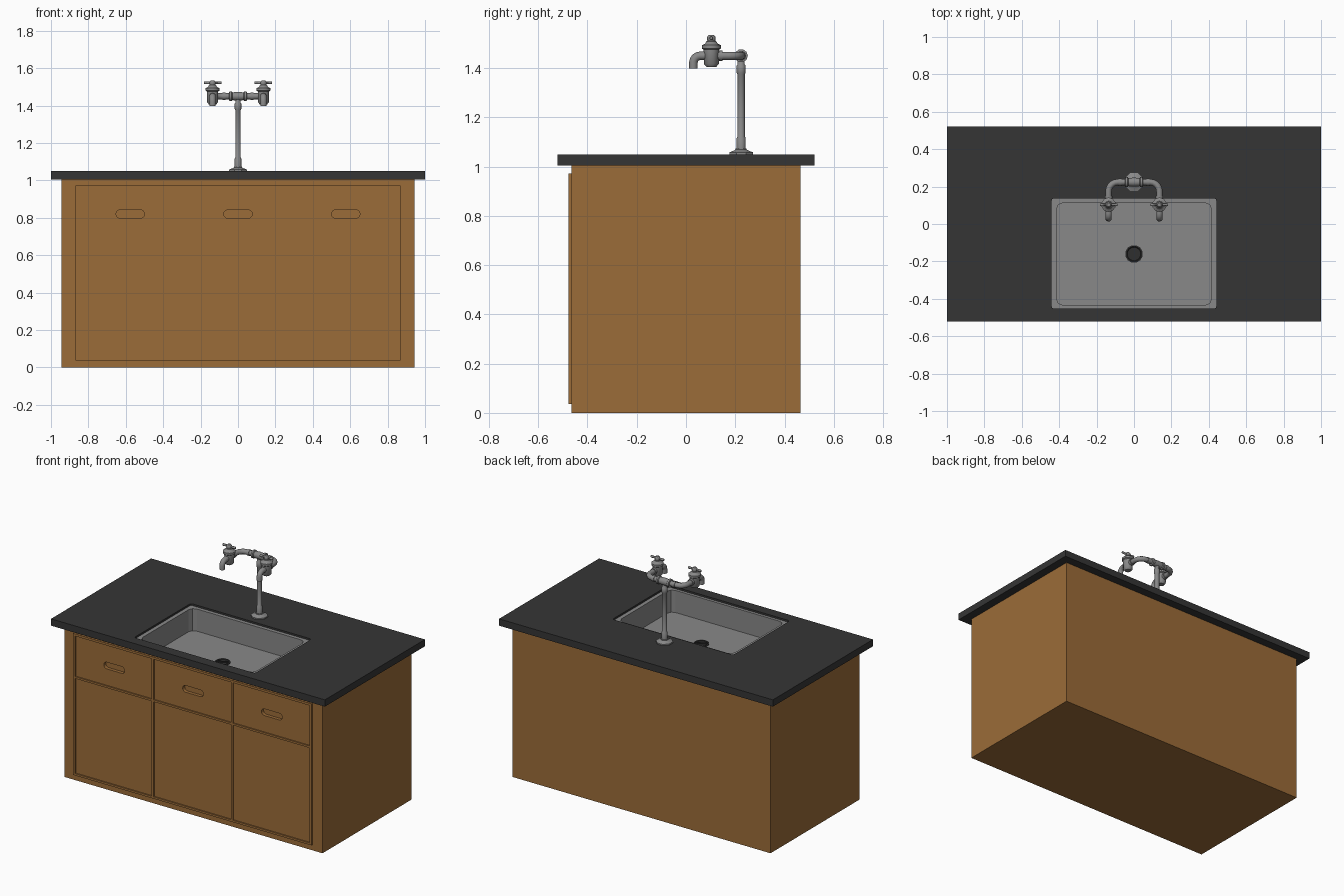
import bpy, bmesh, math
from mathutils import Vector, Matrix

if "Cube" in bpy.data.objects:
    bpy.data.objects.remove(bpy.data.objects["Cube"])


def material(name, col):
    m = bpy.data.materials.new(name)
    m.diffuse_color = (*col, 1)
    m.use_nodes = True
    m.node_tree.nodes["Principled BSDF"].inputs["Base Color"].default_value = m.diffuse_color
    return m


WOOD = material("warm wood", (0.33, 0.15, 0.04))
STONE = material("dark stone", (0.036, 0.036, 0.036))
METAL = material("grey metal", (0.25, 0.25, 0.25))
DRAIN = material("drain black", (0.028, 0.028, 0.028))


def finish(name, bm, mat):
    bmesh.ops.recalc_face_normals(bm, faces=bm.faces[:])
    me = bpy.data.meshes.new(name)
    bm.to_mesh(me)
    bm.free()
    me.materials.append(mat)
    ob = bpy.data.objects.new(name, me)
    bpy.context.collection.objects.link(ob)
    return ob


def skin(bm, rings, cap=True):
    """Join rings of points with quads, optionally capping both ends."""
    loops = [[bm.verts.new(p) for p in r] for r in rings]
    n = len(loops[0])
    for a, b in zip(loops, loops[1:]):
        for i in range(n):
            bm.faces.new((a[i], a[(i + 1) % n], b[(i + 1) % n], b[i]))
    if cap:
        bm.faces.new(loops[0])
        bm.faces.new(loops[-1])


def box_into(bm, lo, hi):
    def ring(z):
        return [(lo[0], lo[1], z), (hi[0], lo[1], z), (hi[0], hi[1], z), (lo[0], hi[1], z)]
    skin(bm, [ring(lo[2]), ring(hi[2])])


def box(name, lo, hi, mat):
    bm = bmesh.new()
    box_into(bm, lo, hi)
    return finish(name, bm, mat)


def round_rect(x0, x1, y0, y1, r, seg):
    pts = []
    for k, (cx, cy) in enumerate([(x1 - r, y1 - r), (x0 + r, y1 - r), (x0 + r, y0 + r), (x1 - r, y0 + r)]):
        for i in range(seg + 1):
            a = math.pi / 2 * (k + i / seg)
            pts.append((cx + r * math.cos(a), cy + r * math.sin(a)))
    return pts


def lathe(name, centre, profile, axis="Z", n=10, mat=METAL):
    """Turned part: profile is (radius, distance along axis)."""
    rot = {"Z": Matrix(), "X": Matrix.Rotation(math.pi / 2, 4, "Y"),
           "Y": Matrix.Rotation(math.pi / 2, 4, "X")}[axis]
    bm = bmesh.new()
    rings = []
    for r, h in profile:
        rings.append([rot @ Vector((r * math.cos((i + .5) * math.tau / n),
                                    r * math.sin((i + .5) * math.tau / n), h)) + Vector(centre)
                      for i in range(n)])
    skin(bm, rings)
    return finish(name, bm, mat)


def tube(name, path, r, side, n=10):
    """Planar pipe; side is the normal of the plane of the path."""
    path = [Vector(p) for p in path]
    side = Vector(side)
    rings = []
    for i, p in enumerate(path):
        t = (path[min(i + 1, len(path) - 1)] - path[max(i - 1, 0)]).normalized()
        u = side.cross(t)
        rings.append([p + r * (math.cos(k * math.tau / n) * u + math.sin(k * math.tau / n) * side)
                      for k in range(n)])
    bm = bmesh.new()
    skin(bm, rings)
    return finish(name, bm, METAL)


def cut(ob, *cutters):
    for c in cutters:
        m = ob.modifiers.new("cut", "BOOLEAN")
        m.operation, m.solver, m.object = "DIFFERENCE", "EXACT", c
        bpy.context.view_layer.objects.active = ob
        bpy.ops.object.modifier_apply(modifier=m.name)


# cabinet, front plate and worktop
cabinet = box("cabinet", (-.943, -.465, 0), (.943, .465, 1.005), WOOD)
front = box("front_frame", (-.87, -.477, .037), (.87, -.4645, .972), WOOD)
worktop = box("worktop", (-1, -.522, 1.005), (1, .522, 1.05), STONE)

# cutter: recessed door and drawer panels
bm = bmesh.new()
for x0, x1 in ((-.855, -.297), (-.283, .283), (.297, .855)):
    for z0, z1 in ((.05, .677), (.69, .957)):
        box_into(bm, (x0, -.6, z0), (x1, -.469, z1))
panels = finish("panel_cutter", bm, WOOD)

# cutter: rounded finger pulls
bm = bmesh.new()
for cx in (-.576, 0, .576):
    pts = round_rect(cx - .076, cx + .076, .798, .842, .0215, 4)
    skin(bm, [[(x, y, z) for x, z in pts] for y in (-.6, -.447)])
pulls = finish("pull_cutter", bm, WOOD)

# cutter: sink opening
bm = bmesh.new()
opening = round_rect(-.441, .441, -.453, .137, .014, 2)
skin(bm, [[(x, y, z) for x, y in opening] for z in (.86, 1.2)])
well = finish("well_cutter", bm, STONE)

cut(front, panels, pulls)
cut(cabinet, pulls, well)
cut(worktop, well)
for c in (panels, pulls, well):
    bpy.data.objects.remove(c)

# basin: rim ledge, walls and floor
bm = bmesh.new()
outer = round_rect(-.442, .442, -.454, .138, .014, 2)
inner = round_rect(-.415, .415, -.434, .113, .035, 2)
rings = [[(x, y, z) for x, y in pts] for pts, z in
         ((outer, 1.015), (outer, 1.038), (inner, 1.038), (inner, .892))]
skin(bm, rings, cap=False)
bm.verts.ensure_lookup_table()
bm.faces.new(bm.verts[-len(inner):])
basin = finish("basin", bm, METAL)

# drain with a cross bar
lathe("drain", (0, -.16, .885), [(.048, 0), (.048, .011), (.04, .013), (.036, .009)], n=12, mat=DRAIN)
bar = box("drain_bar", (-.036, -.006, 0), (.036, .006, .006), DRAIN)
bar.location = (0, -.16, .893)
bar.rotation_euler.z = math.radians(25)

# tap column
TY, TZ = .224, 1.45
lathe("tap_base", (0, TY, 1.05), [(.052, 0), (.052, .008), (.03, .016), (.024, .02), (.024, .024)], n=8)
lathe("tap_column", (0, TY, 1.05), [(.0185, .02), (.0185, .066), (.015, .072), (.015, .325),
                                    (.0185, .331), (.0185, .36), (.0145, .365), (.0145, .4)])
lathe("tap_tee", (0, TY, TZ), [(.02, -.048), (.027, -.046), (.027, -.034), (.022, -.03), (.024, 0),
                               (.022, .03), (.027, .034), (.027, .046), (.02, .048)], "X")

# mirrored arms, valves, spouts and handles
for s, tag in ((-1, "left"), (1, "right")):
    X, VY, R = s * .136, .103, .05
    arc = [(X - s * R + s * R * math.sin(a), TY - R + R * math.cos(a), TZ)
           for a in (math.pi / 2 * i / 5 for i in range(6))]
    tube(tag + "_arm", [(0, TY, TZ)] + arc + [(X, VY, TZ)], .017, (0, 0, 1))
    lathe(tag + "_arm_collar", (s * .075, TY, TZ), [(.02, -.008), (.02, .008)], "X")
    lathe(tag + "_valve_collar", (X, .142, TZ), [(.021, -.007), (.021, .007)], "Y")
    lathe(tag + "_valve", (X, VY, 1.405), [(.02, 0), (.03, .012), (.032, .07), (.039, .075), (.039, .088),
                                           (.026, .094), (.02, .104), (.011, .106), (.011, .112)])
    r = .028
    bend = [(X, .03 + r - r * math.sin(a), TZ - r + r * math.cos(a))
            for a in (math.pi / 2 * i / 4 for i in range(5))]
    tube(tag + "_spout", [(X, VY, TZ)] + bend + [(X, .03, 1.398)], .0175, (1, 0, 0))
    # T handle
    lathe(tag + "_handle_hub", (X, VY, 1.505), [(.012, 0), (.017, .008), (.017, .022), (.01, .03)])
    lathe(tag + "_handle_bar", (X, VY, 1.522), [(.006, -.047), (.008, -.044), (.006, 0), (.008, .044),
                                                (.006, .047)], "X", n=8)

# soften the turned parts while keeping edges crisp
bpy.ops.object.select_all(action="DESELECT")
for ob in bpy.data.objects:
    if any(k in ob.name for k in ("tap", "arm", "valve", "spout", "handle")):
        ob.select_set(True)
        bpy.context.view_layer.objects.active = ob
bpy.ops.object.shade_smooth_by_angle(angle=math.radians(40))
